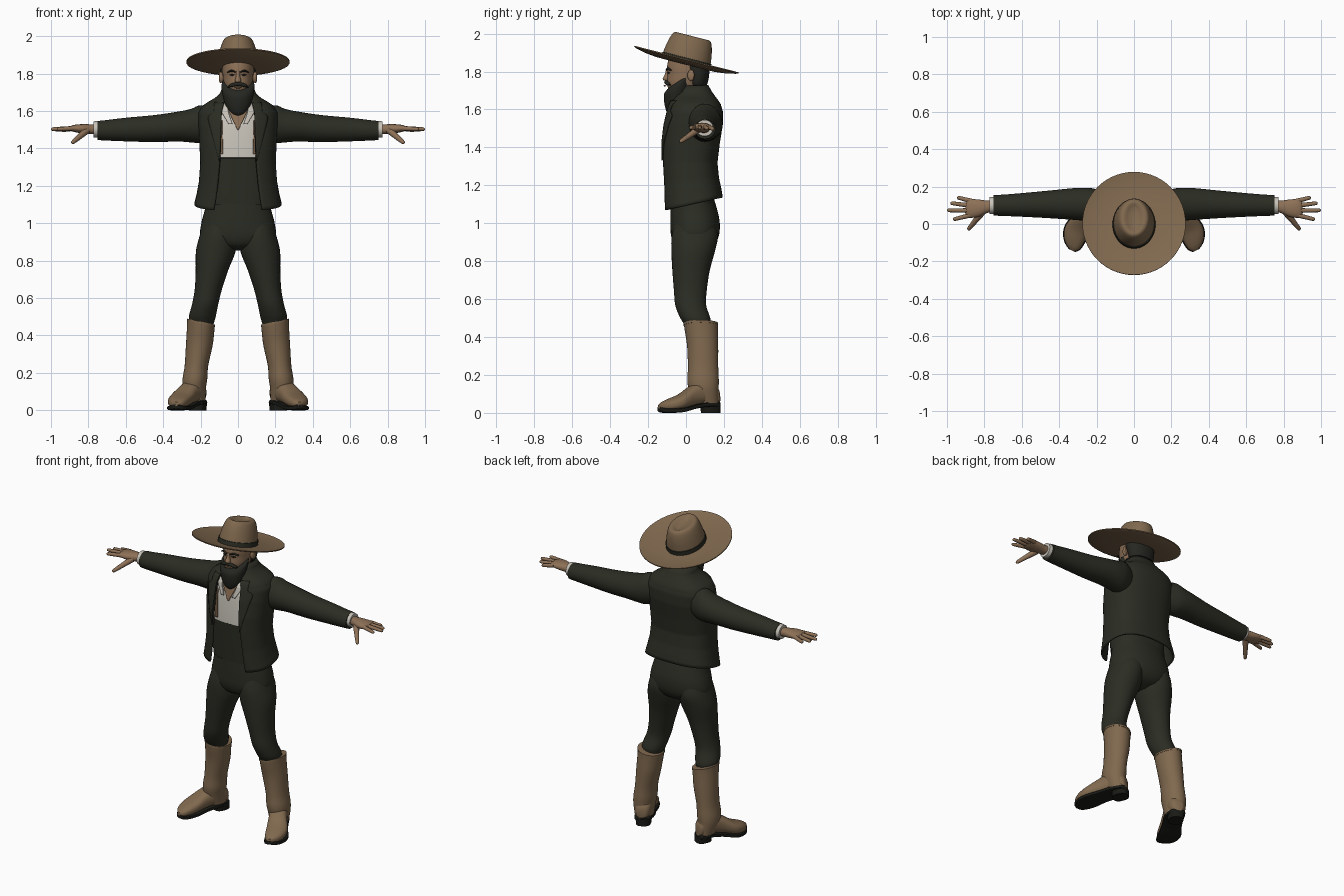
import bpy, bmesh, math
from mathutils import Vector


def material(name, rgb):
    m = bpy.data.materials.new(name)
    m.diffuse_color = (*rgb, 1)
    return m


DARK = material("dark cloth", (0.024, 0.026, 0.017))
HAIR = material("dark hair", (0.019, 0.020, 0.015))
BROWN = material("brown leather", (0.215, 0.140, 0.077))
SKIN = material("tan skin", (0.27, 0.165, 0.095))
WHITE = material("off white linen", (0.58, 0.55, 0.49))
SOLE = material("black sole", (0.010, 0.010, 0.008))


def finish(name, bm, mat, mirror=False, solid=0):
    bmesh.ops.recalc_face_normals(bm, faces=bm.faces)
    for f in bm.faces:
        f.smooth = True
    for ed in bm.edges:
        if len(ed.link_faces) == 2 and ed.calc_face_angle(0) > 0.75:
            ed.smooth = False
    me = bpy.data.meshes.new(name)
    bm.to_mesh(me)
    bm.free()
    me.materials.append(mat)
    ob = bpy.data.objects.new(name, me)
    bpy.context.collection.objects.link(ob)
    if mirror:
        ob.modifiers.new("mirror", 'MIRROR')
    if solid:
        s = ob.modifiers.new("thickness", 'SOLIDIFY')
        s.thickness, s.offset = solid, 0
    return ob


def spow(a, e):
    return math.copysign(abs(a) ** e, a)


def loft(name, rings, mat, n=32, e=1.0, steps=4, mirror=False):
    """Skin a closed tube over rings of (centre, half axis u, half axis v)."""
    P = [[Vector(a) for a in r] for r in rings]
    dense = []
    for i in range(len(P) - 1):
        q = (P[max(i - 1, 0)], P[i], P[i + 1], P[min(i + 2, len(P) - 1)])
        for s in range(steps):
            t = s / steps
            dense.append([0.5 * (2 * b + (c - a) * t + (2 * a - 5 * b + 4 * c - d) * t * t
                                 + (3 * b - a - 3 * c + d) * t ** 3) for a, b, c, d in zip(*q)])
    dense.append(P[-1])
    bm = bmesh.new()
    loops = []
    for c, u, v in dense:
        loops.append([bm.verts.new(c + u * spow(math.sin(k * math.tau / n), e)
                                   - v * spow(math.cos(k * math.tau / n), e)) for k in range(n)])
    for a, b in zip(loops, loops[1:]):
        for k in range(n):
            bm.faces.new((a[k], a[(k + 1) % n], b[(k + 1) % n], b[k]))
    bm.faces.new(loops[0])
    bm.faces.new(loops[-1])
    return finish(name, bm, mat, mirror)


def ring(z, x, rx, y0, y1, lift=0):
    return ((x, (y0 + y1) / 2, z), (rx, 0, 0), (0, (y1 - y0) / 2, lift))


def side_ring(x, y, z, ry, rz):
    return ((x, y, z), (0, ry, 0), (0, 0, rz))


def rod(name, a, b, r0, r1, mat, mirror=True):
    a, b = Vector(a), Vector(b)
    d = b - a
    u = d.cross(Vector((0, 0, 1))).normalized()
    v = u.cross(d).normalized()
    prof = ((0, r0), (0.45, (r0 + r1) / 2), (0.88, r1), (0.97, r1 * 0.7), (1, r1 * 0.2))
    return loft(name, [(a + d * t, u * r, v * r) for t, r in prof], mat, 12, 1, 2, mirror)


def lerp_row(table, z):
    for a, b in zip(table, table[1:]):
        if a[0] <= z <= b[0]:
            t = (z - a[0]) / (b[0] - a[0])
            return [p + (q - p) * t for p, q in zip(a, b)]
    return table[0] if z < table[0][0] else table[-1]


E = 0.8  # squareness of the torso sections


def front_y(table, x, z):
    _, rx, y0, y1 = lerp_row(table, z)[:4]
    s = min(1, (abs(x) / rx)) ** (1 / E)
    return (y0 + y1) / 2 - (y1 - y0) / 2 * max(0, 1 - s * s) ** (E / 2)


def strip(name, table, edge, mat, off, solid=0.006):
    """Plate lying on a torso front; edge rows are (z, inner x, outer x)."""
    bm = bmesh.new()
    rows = []
    for i in range(25):
        z = edge[0][0] + (edge[-1][0] - edge[0][0]) * i / 24
        _, x0, x1 = lerp_row(edge, z)
        xs = [x0 + (x1 - x0) * k / 6 for k in range(7)]
        rows.append([bm.verts.new((x, front_y(table, x, z) - off, z)) for x in xs])
    for a, b in zip(rows, rows[1:]):
        for k in range(6):
            bm.faces.new((a[k], a[k + 1], b[k + 1], b[k]))
    return finish(name, bm, mat, True, solid)


# Jacket: open shell, rows are (z, half width, front y, back y, half opening)
JACKET = [(1.093, .228, -.12, .188, .128), (1.15, .215, -.122, .18, .118), (1.22, .203, -.122, .168, .108),
          (1.32, .196, -.126, .16, .097), (1.42, .20, -.126, .172, .092), (1.52, .205, -.113, .188, .09),
          (1.59, .205, -.095, .188, .088), (1.625, .185, -.085, .178, .082), (1.645, .155, -.075, .165, .075),
          (1.665, .12, -.06, .15, .068), (1.69, .092, -.04, .132, .06), (1.725, .078, -.02, .112, .052)]
bm = bmesh.new()
rows = []
levels = sorted({r[0] for r in JACKET} | {1.093 + .02 * i for i in range(31)})
for z in levels:
    _, rx, y0, y1, xo = lerp_row(JACKET, z)
    t0 = math.asin((xo / rx) ** (1 / E))
    shear = 0.22 * min(1, max(0, (1.32 - z) / 0.2))
    row = []
    for k in range(29):
        t = t0 + (math.pi - t0) * k / 28
        y = (y0 + y1) / 2 - (y1 - y0) / 2 * spow(math.cos(t), E)
        x = 0 if k == 28 else rx * abs(math.sin(t)) ** E
        row.append(bm.verts.new((x, y, z + shear * y)))
    rows.append(row)
for a, b in zip(rows, rows[1:]):
    for k in range(28):
        bm.faces.new((a[k], a[k + 1], b[k + 1], b[k]))
finish("jacket_body", bm, DARK, True, 0.012)
strip("lapel", JACKET, [(1.33, .097, .10), (1.55, .089, .158), (1.575, .089, .16), (1.59, .088, .13),
                        (1.645, .075, .125)], DARK, 0.011)

# Shirt, waistcoat and open neck
SHIRT = [(1.10, .17, -.086, .15), (1.2, .176, -.092, .14), (1.35, .18, -.098, .135), (1.5, .182, -.095, .155),
         (1.6, .15, -.078, .15), (1.66, .075, -.045, .115)]
low = [ring(r[0], 0, *r[1:]) for r in SHIRT[:3]]
loft("waistcoat", low, DARK, 48, E, 1)
loft("shirt", [ring(1.352, 0, .182, -.101, .137)] + [ring(r[0], 0, *r[1:]) for r in SHIRT[3:]], WHITE, 48, E, 1)
strip("open_neck", SHIRT, [(1.50, 0, .003), (1.62, 0, .06)], SKIN, 0.007)
strip("side_strap", SHIRT, [(1.37, .08, .10), (1.55, .085, .10)], SKIN, 0.006)
strip("shirt_collar", SHIRT, [(1.53, .03, .05), (1.59, .05, .085), (1.64, .06, .09)], WHITE, 0.013)

# Sleeves, cuffs and hands
loft("sleeve", [side_ring(*r) for r in (
    (.12, .09, 1.53, .06, .08), (.20, .10, 1.53, .085, .10), (.25, .105, 1.522, .088, .09),
    (.32, .107, 1.517, .085, .08), (.45, .105, 1.506, .074, .072), (.60, .102, 1.501, .063, .063),
    (.70, .10, 1.497, .057, .055), (.75, .10, 1.496, .055, .051))], DARK, mirror=True)
loft("cuff", [side_ring(.74, .10, 1.502, .047, .045), side_ring(.772, .098, 1.502, .045, .043)],
     WHITE, steps=1, mirror=True)
loft("palm", [side_ring(*r) for r in (
    (.75, .097, 1.502, .032, .027), (.785, .092, 1.503, .033, .026), (.83, .085, 1.505, .046, .025),
    (.87, .083, 1.507, .05, .02), (.892, .083, 1.507, .045, .014), (.90, .083, 1.507, .03, .006))],
    SKIN, 24, 0.9, 3, True)
for label, base, tip in (("little", .123, (.945, .142, 1.496)), ("ring", .098, (.982, .112, 1.50)),
                         ("middle", .072, (1.0, .073, 1.503)), ("index", .048, (.968, .024, 1.503))):
    rod(label + "_finger", (.87, base, 1.508), tip, .013, .010, SKIN)
rod("thumb", (.81, .065, 1.495), (.888, -.032, 1.428), .019, .011, SKIN)

# Trousers
loft("trouser_hips", [ring(*r) for r in (
    (.855, 0, .05, .0, .08), (.88, 0, .13, -.055, .14), (.93, 0, .198, -.078, .172), (1.0, 0, .196, -.082, .178),
    (1.07, 0, .178, -.082, .165), (1.15, 0, .166, -.08, .14))], DARK, 40, .9)
loft("trouser_leg", [ring(*r) for r in (
    (.43, .195, .055, .01, .12), (.48, .193, .068, -.018, .13), (.51, .189, .072, -.035, .125),
    (.57, .175, .07, -.057, .106), (.65, .158, .073, -.064, .11), (.75, .139, .087, -.072, .125),
    (.85, .119, .106, -.077, .152), (.93, .108, .098, -.076, .168), (1.0, .10, .085, -.06, .15))],
    DARK, mirror=True)

# Boots: shaft, foot, sole and heel
loft("boot_shaft", [((x, y, z), (rx, 0, lift), (0, ry, 0)) for z, x, rx, y, ry, lift in (
    (.05, .225, .052, .108, .066, 0), (.12, .233, .062, .094, .078, 0), (.17, .230, .066, .09, .083, 0),
    (.24, .222, .063, .09, .08, 0), (.35, .207, .071, .088, .082, .005), (.43, .20, .073, .081, .087, .012),
    (.472, .198, .074, .078, .09, .016))], BROWN, mirror=True)
loft("boot_rim", [((.198, .078, z), (.076, 0, .016), (0, .092, 0)) for z in (.462, .474)], BROWN, steps=1, mirror=True)
# foot rows: x, y, half width, underside z, top z
FOOT = [(.203, .172, .022, .045, .10), (.208, .155, .043, .045, .14), (.232, .09, .056, .045, .17),
        (.268, .03, .056, .034, .145), (.305, -.03, .064, .018, .10), (.322, -.08, .058, .012, .078),
        (.329, -.12, .04, .015, .06), (.331, -.142, .014, .022, .045)]
AX = Vector((.91, .41, 0))
loft("boot_foot", [((x, y, (a + b) / 2), AX * w, (0, 0, (b - a) / 2)) for x, y, w, a, b in FOOT],
     BROWN, 28, .8, 3, True)
loft("boot_sole", [((x, y, max(a, .014) - .002), AX * (w + .005), (0, 0, .012)) for x, y, w, a, b in FOOT],
     SOLE, 16, .4, 3, True)
loft("boot_heel", [((.215, .13, z), AX * r, (-.018, .046, 0)) for z, r in ((0, .043), (.045, .048))],
     SOLE, 28, .75, 1, True)

# Neck, head, hair and beard
loft("neck", [ring(1.55, 0, .07, -.03, .12), ring(1.65, 0, .058, -.01, .108), ring(1.76, 0, .056, -.02, .10)], SKIN)
loft("head", [ring(*r) for r in (
    (1.67, 0, .04, -.07, .03), (1.70, 0, .06, -.09, .07), (1.74, 0, .075, -.1, .095), (1.785, 0, .081, -.098, .11),
    (1.82, 0, .083, -.1, .113), (1.87, 0, .08, -.09, .11), (1.92, 0, .06, -.06, .09))], SKIN)
loft("hair", [ring(*r) for r in (
    (1.715, 0, .06, .03, .10), (1.735, 0, .08, .012, .113), (1.78, 0, .091, .005, .122),
    (1.83, 0, .092, -.02, .124), (1.88, 0, .08, -.02, .115))], HAIR)
loft("beard", [ring(*r) for r in (
    (1.572, 0, .016, -.088, -.05), (1.59, 0, .042, -.103, -.035), (1.63, 0, .066, -.113, -.01, .005),
    (1.68, 0, .081, -.117, .02, .015), (1.715, 0, .087, -.114, .035, .03), (1.745, 0, .087, -.102, .04, .042),
    (1.755, 0, .075, -.09, .03, .04))], HAIR)
loft("moustache", [((x, -.103 + 4 * x * x, 1.744 - 5 * x * x), (0, .012, 0), (0, 0, h)) for x, h in (
    (-.055, .003), (-.035, .01), (0, .009), (.035, .01), (.055, .003))], HAIR, 12)
loft("lower_lip", [((x, -.112 + 4 * x * x, 1.725), (0, .006, 0), (0, 0, h)) for x, h in (
    (-.02, .001), (0, .005), (.02, .001))], SKIN, 10)
loft("nose", [ring(1.752, 0, .012, -.115, -.09), ring(1.762, 0, .017, -.123, -.085),
              ring(1.785, 0, .011, -.112, -.085), ring(1.815, 0, .01, -.104, -.085)], SKIN, 16)
loft("eyebrow", [((x, -.1 + 5 * x * x, z), (0, .009, 0), (0, 0, h)) for x, z, h in (
    (.012, 1.808, .003), (.035, 1.815, .006), (.06, 1.806, .002))], HAIR, 10, mirror=True)
loft("eye", [((x, -.098 + 5 * x * x, 1.793), (0, .004, 0), (0, 0, h)) for x, h in (
    (.02, .001), (.032, .005), (.046, .001))], SOLE, 10, mirror=True)
loft("ear", [side_ring(.078, .022, 1.778, .012, .022), side_ring(.094, .026, 1.78, .018, .03),
             side_ring(.101, .03, 1.782, .012, .022)], SKIN, 16, mirror=True)


# Hat: tilted brim, creased crown and band
def hat_part(name, prof, mat, steps):
    ob = loft(name, [((0, 0, z), (rx, 0, 0), (0, ry, 0)) for rx, ry, z in prof], mat, 56, 1, steps)
    ob.location = (0, 0, 1.852)
    ob.rotation_euler = (-0.25, 0, 0)


hat_part("hat_brim", ((.08, .10, -.016), (.14, .16, -.015), (.21, .222, -.008), (.262, .27, .003), (.276, .284, .008),
                      (.276, .284, .014), (.262, .27, .010), (.21, .222, 0), (.14, .16, -.006),
                      (.10, .12, -.006)), BROWN, 1)
hat_part("hat_crown", ((.113, .132, -.008), (.107, .128, .03), (.097, .121, .075), (.084, .11, .115), (.071, .098, .135),
                       (.052, .082, .138), (.03, .062, .128), (.008, .04, .122)), BROWN, 3)
hat_part("hat_band", ((.115, .134, -.006), (.113, .133, .02), (.10, .12, .022)), DARK, 1)
